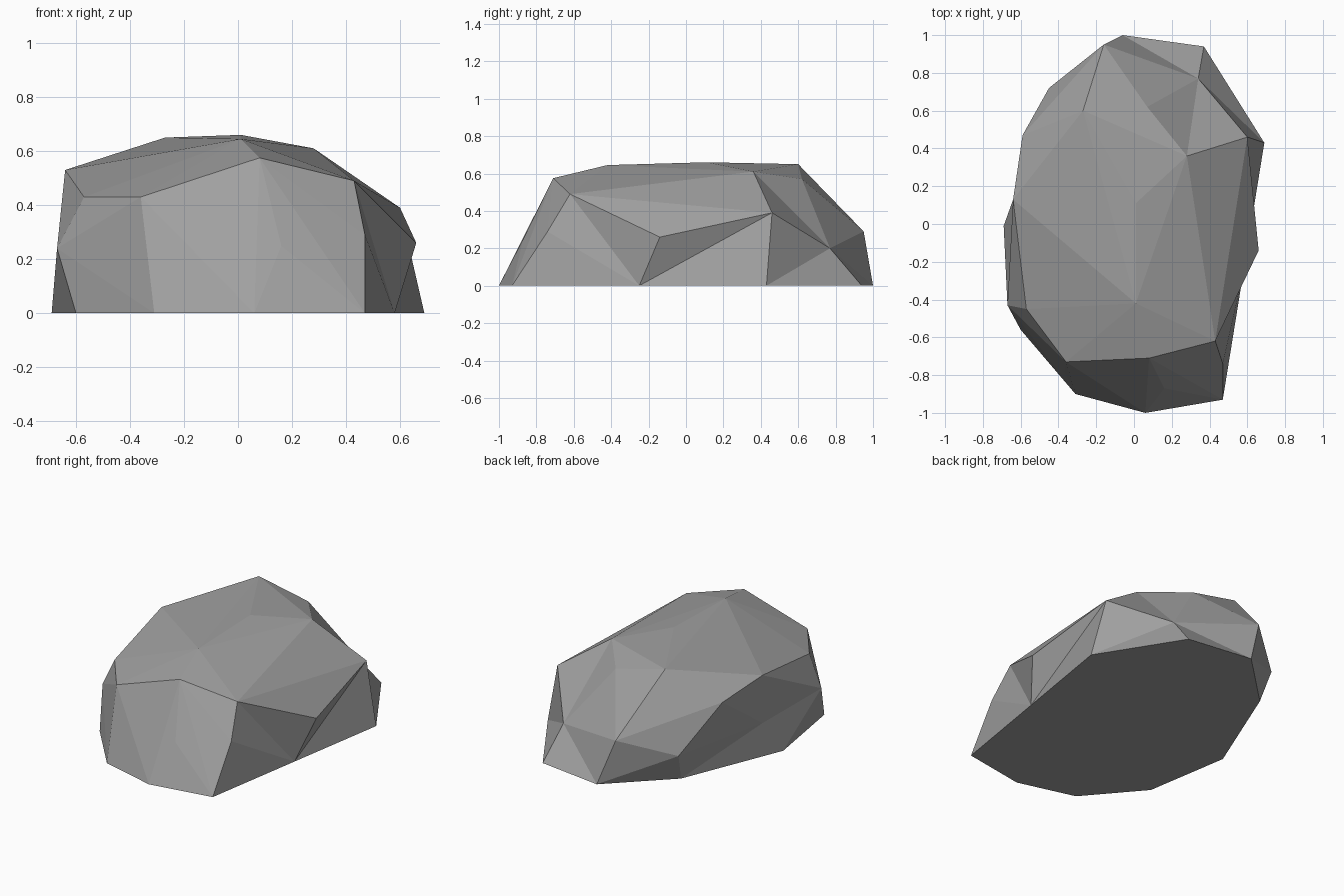
import bpy
import bmesh
from mathutils import Vector

# Remove the default cube
default_cube = bpy.data.objects.get("Cube")
if default_cube:
    bpy.data.objects.remove(default_cube, do_unlink=True)


def flat_material(name, grey):
    """Single flat colour for viewport and render."""
    material = bpy.data.materials.new(name)
    material.use_nodes = True
    colour = (grey, grey, grey, 1)
    material.diffuse_color = colour
    shader = material.node_tree.nodes["Principled BSDF"]
    shader.inputs["Base Color"].default_value = colour
    shader.inputs["Roughness"].default_value = 0.9
    return material


# Footprint on the ground, going round from the front
footprint = [(-.31, -.9), (.06, -1), (.47, -.93), (.69, .43), (.37, .94),
             (-.06, 1), (-.42, .65), (-.69, -.01), (-.6, -.56)]

# Corners of the middle band
band = [(-.37, -.78, .2), (.16, -.87, .25), (.47, -.74, .29), (.66, -.14, .26),
        (.6, .46, .39), (-.16, .95, .29), (-.45, .72, .18), (-.67, -.43, .24)]

# Corners of the shoulder and the crown
crown = [(-.36, -.73, .43), (.08, -.71, .575), (.43, -.62, .49), (.28, .36, .61),
         (.07, .62, .57), (-.27, .6, .65), (-.59, .47, .47), (-.64, .13, .53),
         (-.57, -.45, .43), (.01, .11, .66), (.01, -.42, .645)]

# Dented corners: each is pulled outwards while the skin is wrapped, then set back
dents = [((.58, -.25, 0), (.16, 0, 0)),
         ((.34, .77, .2), (.15, .15, 0)),
         ((-.64, .13, .22), (-.11, 0, 0))]


def build_boulder():
    """Wrap a faceted skin round the corners and push the dents in."""
    bm = bmesh.new()
    for x, y in footprint:
        bm.verts.new((x, y, 0))
    for corner in band + crown:
        bm.verts.new(corner)
    dented = []
    for corner, pull in dents:
        vert = bm.verts.new(Vector(corner) + Vector(pull))
        dented.append((vert, corner))

    wrapped = bmesh.ops.convex_hull(bm, input=bm.verts[:])
    for vert, corner in dented:
        vert.co = corner

    # Clear corners left inside the skin
    loose = [v for v in bm.verts if not v.link_faces]
    bmesh.ops.delete(bm, geom=loose, context="VERTS")

    # Join the ground triangles into one flat underside
    underside = [f for f in bm.faces if all(v.co.z < .001 for v in f.verts)]
    bmesh.ops.dissolve_faces(bm, faces=underside, use_verts=False)
    bmesh.ops.recalc_face_normals(bm, faces=bm.faces[:])

    mesh = bpy.data.meshes.new("boulder")
    bm.to_mesh(mesh)
    bm.free()
    return mesh


boulder_mesh = build_boulder()
boulder_mesh.materials.append(flat_material("stone grey", .35))
boulder = bpy.data.objects.new("boulder", boulder_mesh)
bpy.context.collection.objects.link(boulder)
